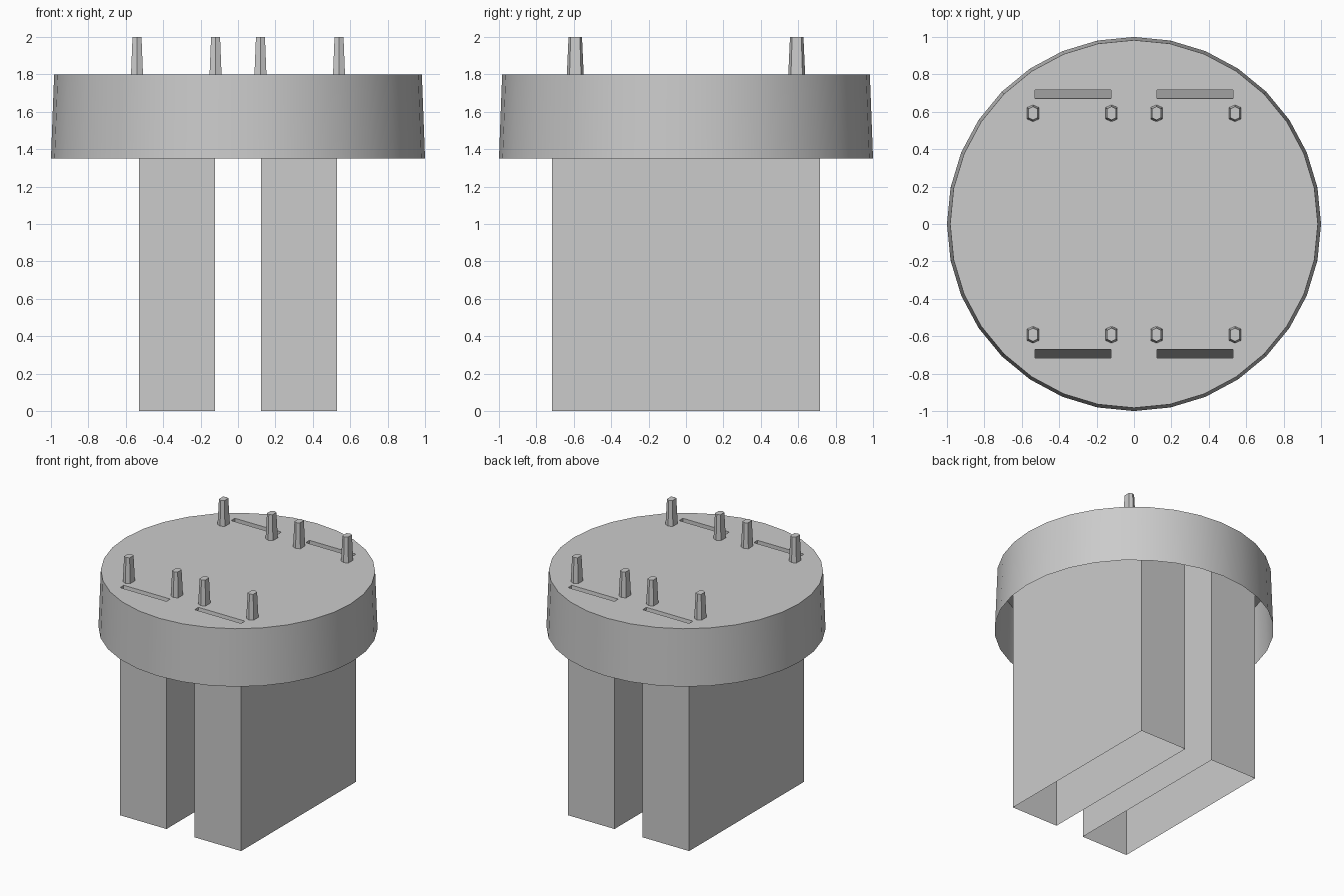
import bpy, bmesh, math

cube = bpy.data.objects.get("Cube")
if cube:
    bpy.data.objects.remove(cube, do_unlink=True)

grey = bpy.data.materials.new("plain grey")
grey.use_nodes = True
COLOUR = (0.6, 0.6, 0.6, 1)
grey.diffuse_color = COLOUR
grey.node_tree.nodes["Principled BSDF"].inputs["Base Color"].default_value = COLOUR

RIM, TOP = 1.35, 1.8              # heights of the cap
X0, X1, Y0, Y1 = 0.123, 0.53, 0.67, 0.717   # leg width, slot and leg depth


def finish(name, bm, smooth=False):
    mesh = bpy.data.meshes.new(name)
    bm.to_mesh(mesh)
    bm.free()
    mesh.materials.append(grey)
    obj = bpy.data.objects.new(name, mesh)
    bpy.context.collection.objects.link(obj)
    if smooth:
        bpy.ops.object.select_all(action='DESELECT')
        bpy.context.view_layer.objects.active = obj
        obj.select_set(True)
        bpy.ops.object.shade_smooth_by_angle(angle=math.radians(30))
    return obj


def ring(bm, points, z):
    return [bm.verts.new((x, y, z)) for x, y in points]


def bridge(bm, low, high):
    for i in range(len(low)):
        j = (i + 1) % len(low)
        bm.faces.new((low[i], low[j], high[j], high[i]))


def rect(xa, xb, ya, yb):
    return [(xa, ya), (xb, ya), (xb, yb), (xa, yb)]


def circle(radius, sides=32):
    angles = [math.tau * i / sides for i in range(sides)]
    return [(radius * math.cos(a), radius * math.sin(a)) for a in angles]


SIDES = [(sx, sy) for sx in (-1, 1) for sy in (-1, 1)]

# Hollow cap: tapered skirt and a top pierced by four slots
bm = bmesh.new()
low, high = ring(bm, circle(1.0), RIM), ring(bm, circle(0.983), TOP)
bridge(bm, low, high)
edges = [bm.edges.get((high[i - 1], high[i])) for i in range(len(high))]
for sx, sy in SIDES:
    hole = ring(bm, rect(sx * X0, sx * X1, sy * Y0, sy * Y1), TOP)
    edges += [bm.edges.new((hole[i - 1], hole[i])) for i in range(4)]
top = bmesh.ops.triangle_fill(bm, edges=edges, use_beauty=True, normal=(0, 0, 1))
for face in top["geom"]:
    if isinstance(face, bmesh.types.BMFace) and face.normal.z < 0:
        face.normal_flip()
finish("cap", bm, smooth=True)

# Open-ended rectangular legs running up into the cap
for side, name in ((-1, "right_leg"), (1, "left_leg")):
    bm = bmesh.new()
    xa, xb = sorted((side * X0, side * X1))
    outline = rect(xa, xb, -Y1, Y1)
    bridge(bm, ring(bm, outline, 0), ring(bm, outline, TOP))
    finish(name, bm)

# Steep panels closing the slots
for sx, sy in SIDES:
    bm = bmesh.new()
    a, b = sorted((sx * X0, sx * X1), reverse=sy > 0)
    corners = [(a, sy * Y1, RIM), (b, sy * Y1, RIM), (b, sy * Y0, TOP), (a, sy * Y0, TOP)]
    bm.faces.new([bm.verts.new(c) for c in corners])
    finish("slot_panel", bm)

# Tapered six-sided pegs
HEX = [(1, -0.68), (1, 0.68), (0, 1), (-1, 0.68), (-1, -0.68), (0, -1)]
for cx in (-0.54, -0.12, 0.12, 0.54):
    for cy in (-0.592, 0.592):
        bm = bmesh.new()
        base = ring(bm, [(cx + 0.032 * x, cy + 0.045 * y) for x, y in HEX], TOP)
        tip = ring(bm, [(cx + 0.024 * x, cy + 0.036 * y) for x, y in HEX], 2.0)
        bridge(bm, base, tip)
        bm.faces.new(tip)
        finish("peg", bm)
